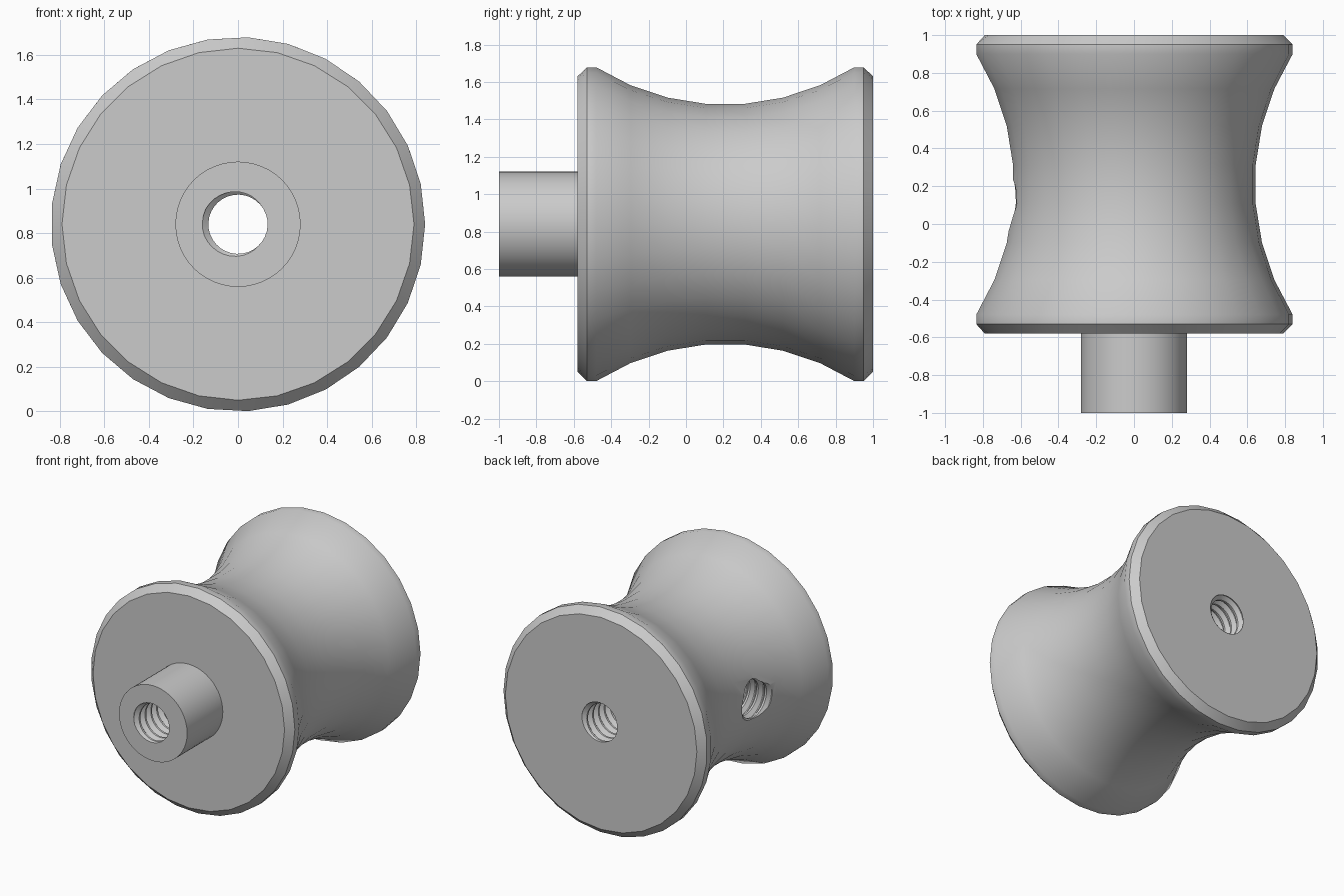
import bpy, bmesh, math
from mathutils import Matrix

CZ = 0.84            # height of the main axis
PITCH = 0.068        # thread pitch
MAJOR, MINOR = 0.16, 0.133

if "Cube" in bpy.data.objects:
    bpy.data.objects.remove(bpy.data.objects["Cube"], do_unlink=True)


def make_object(name, bm):
    bmesh.ops.recalc_face_normals(bm, faces=bm.faces)
    mesh = bpy.data.meshes.new(name)
    bm.to_mesh(mesh)
    bm.free()
    obj = bpy.data.objects.new(name, mesh)
    bpy.context.collection.objects.link(obj)
    return obj


def ring(bm, y, r, n):
    """Closed circle of edges around the main axis."""
    verts = []
    for i in range(n):
        a = math.tau * i / n
        verts.append(bm.verts.new((r * math.cos(a), y, CZ + r * math.sin(a))))
    return [bm.edges.new((verts[i], verts[(i + 1) % n])) for i in range(n)]


def turned_body(name, rings):
    """Turned solid from (y, radius, sides) rings."""
    bm = bmesh.new()
    loops = [ring(bm, *r) for r in rings]
    for a, b in zip(loops, loops[1:]):
        bmesh.ops.bridge_loops(bm, edges=a + b)
    for loop in (loops[0], loops[-1]):
        bmesh.ops.edgeloop_fill(bm, edges=loop)
    return make_object(name, bm)


def thread_cutter(name, start, end, phase, matrix):
    """Helical solid along local z, used to tap a hole."""
    n = 32
    profile = [(0, MAJOR), (0.12, MAJOR), (0.45, MINOR), (0.67, MINOR)]
    bm = bmesh.new()
    rows = []
    for t in range(math.ceil((end - start) / PITCH)):
        for offset, r in profile:
            row = []
            for j in range(n):
                a = phase + math.tau * j / n
                z = start + (t + offset + j / n) * PITCH
                row.append(bm.verts.new((r * math.cos(a), r * math.sin(a), z)))
            rows.append(row)
    step = len(profile)
    for m in range(len(rows) - 1):
        for j in range(n):
            if j < n - 1:
                bm.faces.new((rows[m][j], rows[m][j + 1], rows[m + 1][j + 1], rows[m + 1][j]))
            elif m + 1 + step < len(rows):
                bm.faces.new((rows[m][j], rows[m + step][0], rows[m + 1 + step][0], rows[m + 1][j]))
    # close both ends with a fan
    border = [e for e in bm.edges if e.is_boundary]
    middle = (start + end) / 2
    low = bm.verts.new((0, 0, start - PITCH / 2))
    high = bm.verts.new((0, 0, end + 2 * PITCH))
    for e in border:
        tip = low if e.verts[0].co.z < middle else high
        bm.faces.new((e.verts[0], e.verts[1], tip))
    bm.transform(matrix)
    obj = make_object(name, bm)
    obj.hide_render = True
    return obj


# Spool profile: boss, front flange, concave waist, rear flange
rings = [(-1, 0.281, 48), (-0.58, 0.281, 48), (-0.58, 0.79, 28), (-0.53, 0.84, 29)]
ARC_R, MID, WAIST, STEPS = 1.29, 0.21, 0.64, 7
half = math.asin(0.69 / ARC_R)
for i in range(STEPS + 1):
    a = -half + 2 * half * i / STEPS
    rings.append((MID + ARC_R * math.sin(a), WAIST + ARC_R * (1 - math.cos(a)), 29))
rings += [(0.95, 0.84, 29), (1, 0.79, 28)]
spool = turned_body("spool_body", rings)

# Threaded bore along the axis and threaded hole in the right side
bore = thread_cutter("bore_cutter", -1 - 2 * PITCH, 1 + 2 * PITCH, math.radians(-155),
                     Matrix.Translation((0, 0, CZ)) @ Matrix.Rotation(-math.pi / 2, 4, "X"))
side = thread_cutter("side_hole_cutter", 0, 0.8, 0,
                     Matrix.Translation((0, 0.1, CZ)) @ Matrix.Rotation(-math.pi / 2, 4, "Y"))

bpy.ops.object.select_all(action="DESELECT")
spool.select_set(True)
bpy.context.view_layer.objects.active = spool
for cutter in (bore, side):
    mod = spool.modifiers.new(cutter.name, "BOOLEAN")
    mod.operation = "DIFFERENCE"
    mod.solver = "EXACT"
    mod.object = cutter
    bpy.ops.object.modifier_apply(modifier=mod.name)
    bpy.data.objects.remove(cutter, do_unlink=True)

# Plain grey material
grey = bpy.data.materials.new("plain_grey")
grey.use_nodes = True
colour = (0.6, 0.6, 0.6, 1)
grey.diffuse_color = colour
grey.node_tree.nodes["Principled BSDF"].inputs["Base Color"].default_value = colour
spool.data.materials.clear()
spool.data.materials.append(grey)
for poly in spool.data.polygons:
    poly.material_index = 0
bpy.ops.object.shade_smooth_by_angle(angle=math.radians(32))
